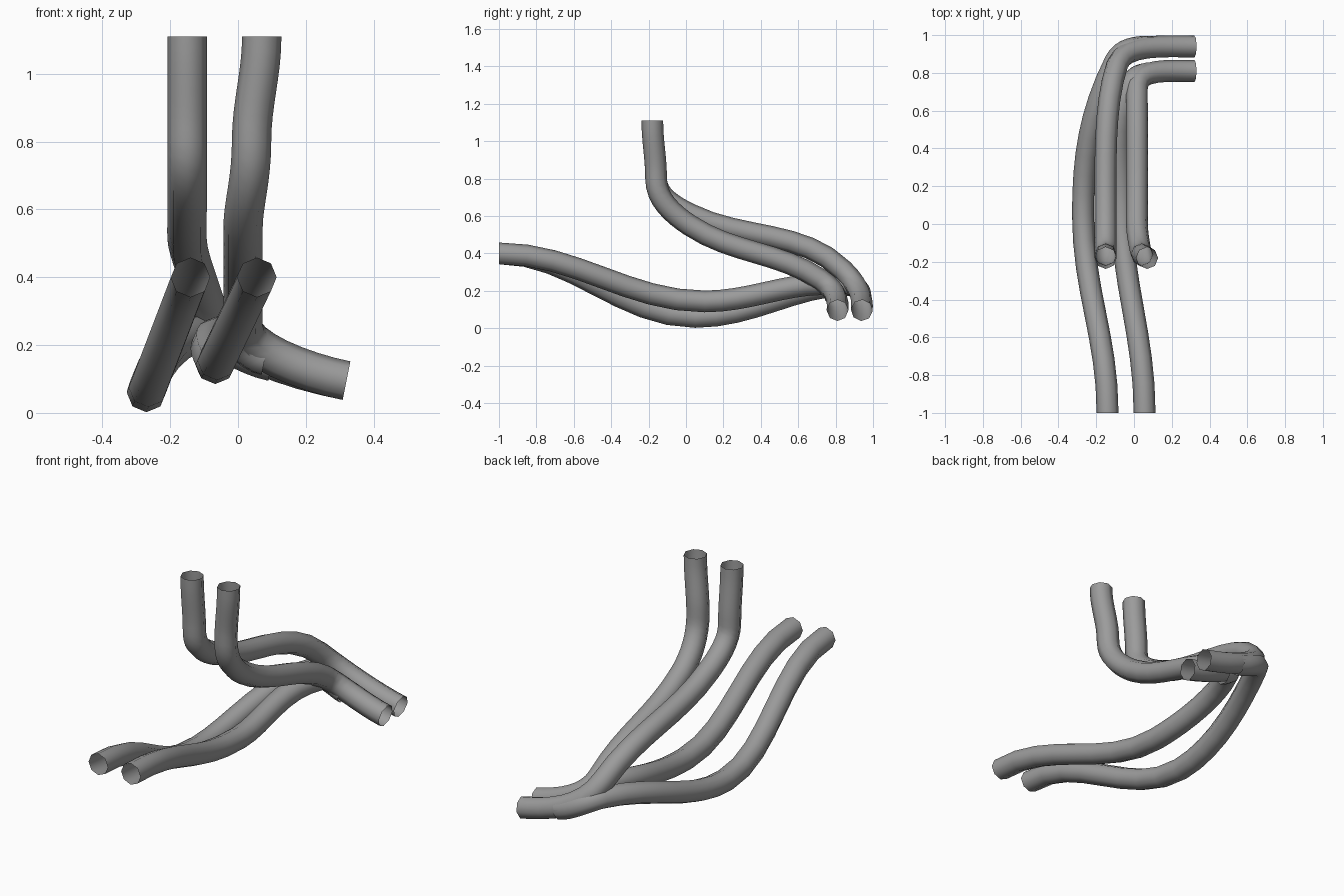
import bpy
from mathutils import Vector

cube = bpy.data.objects.get("Cube")
if cube:
    bpy.data.objects.remove(cube, do_unlink=True)

# Plain grey metal
steel = bpy.data.materials.new("grey steel")
steel.use_nodes = True
grey = (0.33, 0.33, 0.33, 1)
steel.diffuse_color = grey
steel.node_tree.nodes["Principled BSDF"].inputs["Base Color"].default_value = grey

# Directions in which the tubes travel
DOWN = Vector((0, 0, -1))
BACK = Vector((0, 1, 0))
LEFT = Vector((1, 0, 0))
SLOPING = (BACK * 3 + DOWN * 2).normalized()
DIVING = (BACK * 3 + DOWN * 3 + LEFT).normalized()
MERGING = (BACK * 2 + LEFT).normalized()
OUTWARD = (LEFT * 5 + DOWN).normalized()

TUBE_RADIUS = 0.058
HANDLE_SHARE = 0.36


def tube(name, knots):
    """Open eight-sided tube; each knot is a position and a travel direction."""
    curve = bpy.data.curves.new(name, "CURVE")
    curve.dimensions = "3D"
    curve.resolution_u = 8
    curve.bevel_depth = TUBE_RADIUS
    curve.bevel_resolution = 2
    curve.use_fill_caps = False
    curve.materials.append(steel)

    spline = curve.splines.new("BEZIER")
    spline.bezier_points.add(len(knots) - 1)
    points = spline.bezier_points
    for point, (position, direction) in zip(points, knots):
        point.handle_left_type = point.handle_right_type = "FREE"
        point.co = point.handle_left = point.handle_right = position
    # Handles follow the travel direction in proportion to each span
    for index in range(len(knots) - 1):
        start, end = points[index], points[index + 1]
        reach = (end.co - start.co).length * HANDLE_SHARE
        start.handle_right = start.co + knots[index][1] * reach
        end.handle_left = end.co - knots[index + 1][1] * reach

    obj = bpy.data.objects.new(name, curve)
    bpy.context.collection.objects.link(obj)
    bpy.ops.object.select_all(action="DESELECT")
    obj.select_set(True)
    bpy.context.view_layer.objects.active = obj
    bpy.ops.object.convert(target="MESH")
    bpy.ops.object.shade_smooth()


def upright_pipe(name, top_x, neck_x, x, bend_z, bend_slope, dive, dive_slope, outlet_y):
    """Drops from the top, sweeps back and turns out to the left."""
    tube(name, [
        ((top_x, -0.18, 1.11), DOWN),
        ((neck_x, -0.16, 0.8), DOWN),
        ((x, 0.02, bend_z), bend_slope),
        (dive, dive_slope),
        ((0.32, outlet_y, 0.095), OUTWARD),
    ])


def low_pipe(name, front_x, belly, merge, joint):
    """Sags from the raised front mouth, then joins an upright pipe."""
    tube(name, [
        ((front_x, -1, 0.4), BACK),
        (belly, BACK),
        (merge, MERGING),
        (joint, OUTWARD),
    ])


# Upright pipes ending in the side outlets
GENTLE = (BACK * 2 + DOWN).normalized()
upright_pipe("outer_upright_pipe", -0.15, -0.15, -0.15, 0.61, GENTLE,
             (-0.09, 0.84, 0.31), DIVING, 0.94)
upright_pipe("inner_upright_pipe", 0.07, 0.04, 0.015, 0.55, SLOPING,
             (0.015, 0.72, 0.26), SLOPING, 0.81)

# Low pipes running forward from the outlets
low_pipe("outer_low_pipe", -0.14, (-0.27, 0.05, 0.06),
         (-0.1, 0.86, 0.23), (0.1, 0.94, 0.15))
low_pipe("inner_low_pipe", 0.056, (-0.067, 0.1, 0.143),
         (-0.02, 0.73, 0.235), (0.08, 0.8, 0.165))
